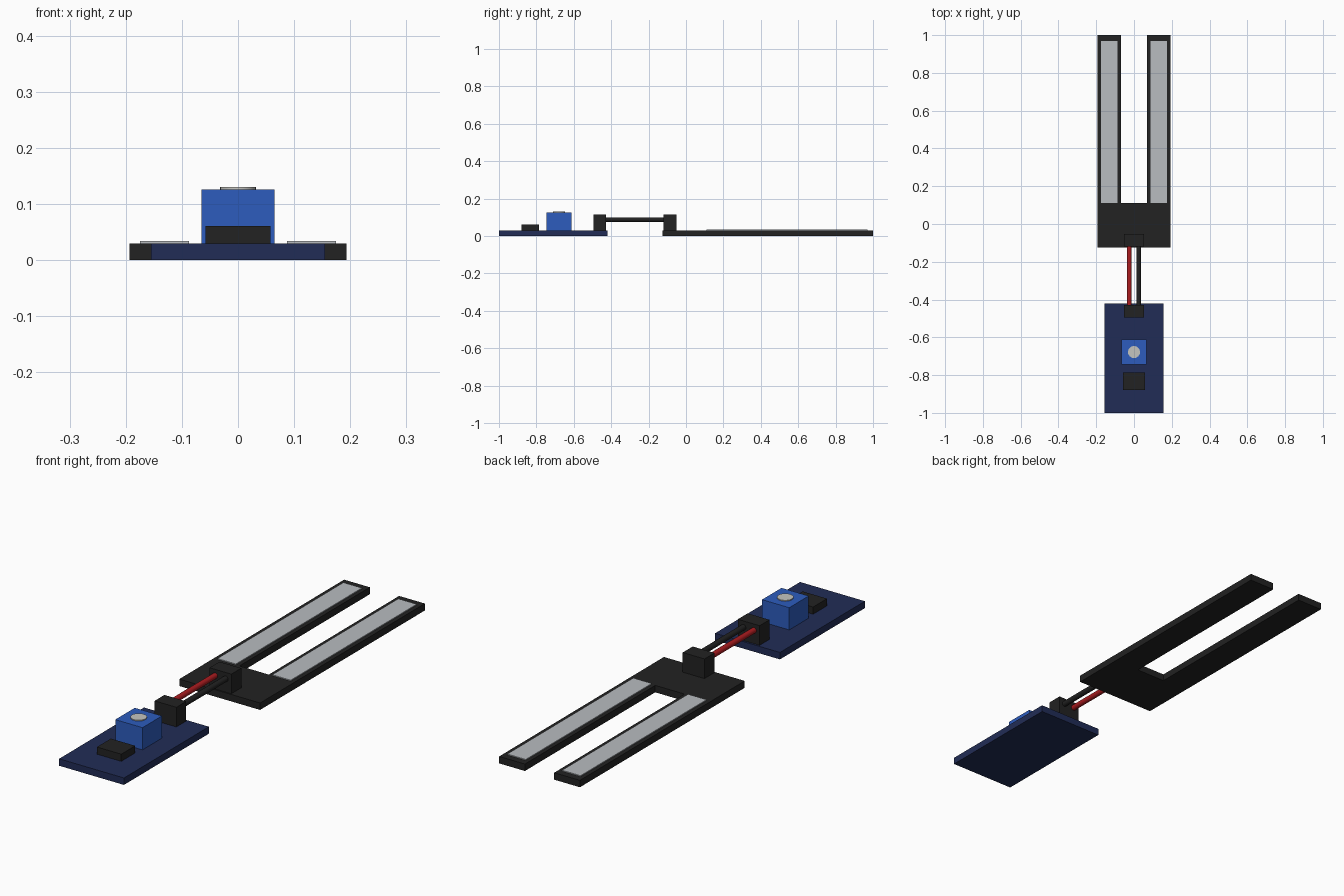
import bpy
import bmesh

cube = bpy.data.objects.get("Cube")
if cube:
    bpy.data.objects.remove(cube, do_unlink=True)


def material(name, rgb):
    """Make a flat material from 0-255 display values."""
    linear = [((c / 255 + 0.055) / 1.055) ** 2.4 for c in rgb]
    mat = bpy.data.materials.new(name)
    mat.use_nodes = True
    mat.diffuse_color = (*linear, 1)
    shader = next(n for n in mat.node_tree.nodes if n.type == "BSDF_PRINCIPLED")
    shader.inputs["Base Color"].default_value = (*linear, 1)
    return mat


navy = material("navy board", (33, 44, 86))
blue = material("blue plastic", (45, 92, 190))
black = material("black plastic", (34, 34, 34))
silver = material("silver plating", (184, 188, 192))
screw_metal = material("screw metal", (197, 197, 192))
red = material("red insulation", (172, 28, 32))


def finish(name, bm, mat):
    bmesh.ops.recalc_face_normals(bm, faces=bm.faces)
    mesh = bpy.data.meshes.new(name)
    bm.to_mesh(mesh)
    bm.free()
    mesh.materials.append(mat)
    obj = bpy.data.objects.new(name, mesh)
    bpy.context.collection.objects.link(obj)
    return obj


def prism(name, outline, z0, z1, mat):
    """Extrude a flat outline from z0 up to z1."""
    bm = bmesh.new()
    face = bm.faces.new([bm.verts.new((x, y, z0)) for x, y in outline])
    top = bmesh.ops.extrude_face_region(bm, geom=[face])["geom"]
    verts = [v for v in top if isinstance(v, bmesh.types.BMVert)]
    bmesh.ops.translate(bm, verts=verts, vec=(0, 0, z1 - z0))
    return finish(name, bm, mat)


def box(name, x0, x1, y0, y1, z0, z1, mat):
    return prism(name, [(x0, y0), (x1, y0), (x1, y1), (x0, y1)], z0, z1, mat)


def cylinder(name, radius, depth, location, mat, rotation=(0, 0, 0), sides=24):
    bpy.ops.mesh.primitive_cylinder_add(vertices=sides, radius=radius, depth=depth,
                                        location=location, rotation=rotation)
    obj = bpy.context.object
    obj.name = name
    obj.data.materials.append(mat)
    bpy.ops.object.shade_smooth_by_angle()
    return obj


THICK = 0.03

# Forked probe: one outline mirrored across x
half = [(0.193, -0.125), (0.193, 1), (0.07, 1), (0.07, 0.11)]
fork = half + [(-x, y) for x, y in reversed(half)]
prism("forked_probe", fork, 0, THICK, black)

# Plated strips on the prongs
for side, s in (("left", 1), ("right", -1)):
    x0, x1 = sorted((s * 0.087, s * 0.175))
    box(side + "_plated_strip", x0, x1, 0.11, 0.97, THICK, 0.034, silver)

# Control board with its chip and adjuster
box("control_board", -0.155, 0.155, -1, -0.42, 0, THICK, navy)
box("chip", -0.058, 0.058, -0.88, -0.785, THICK, 0.061, black)
box("adjuster_body", -0.065, 0.065, -0.745, -0.612, THICK, 0.126, blue)
cylinder("adjuster_screw", 0.032, 0.02, (0, -0.678, 0.12), screw_metal)

# Facing wire sockets
box("board_socket", -0.052, 0.052, -0.495, -0.428, THICK, 0.115, black)
box("probe_socket", -0.052, 0.052, -0.12, -0.052, THICK, 0.115, black)

# Pair of wires between the sockets
for name, x, mat in (("red_wire", -0.025, red), ("black_wire", 0.025, black)):
    cylinder(name, 0.012, 0.35, (x, -0.273, 0.088), mat, (1.5708, 0, 0), 16)
